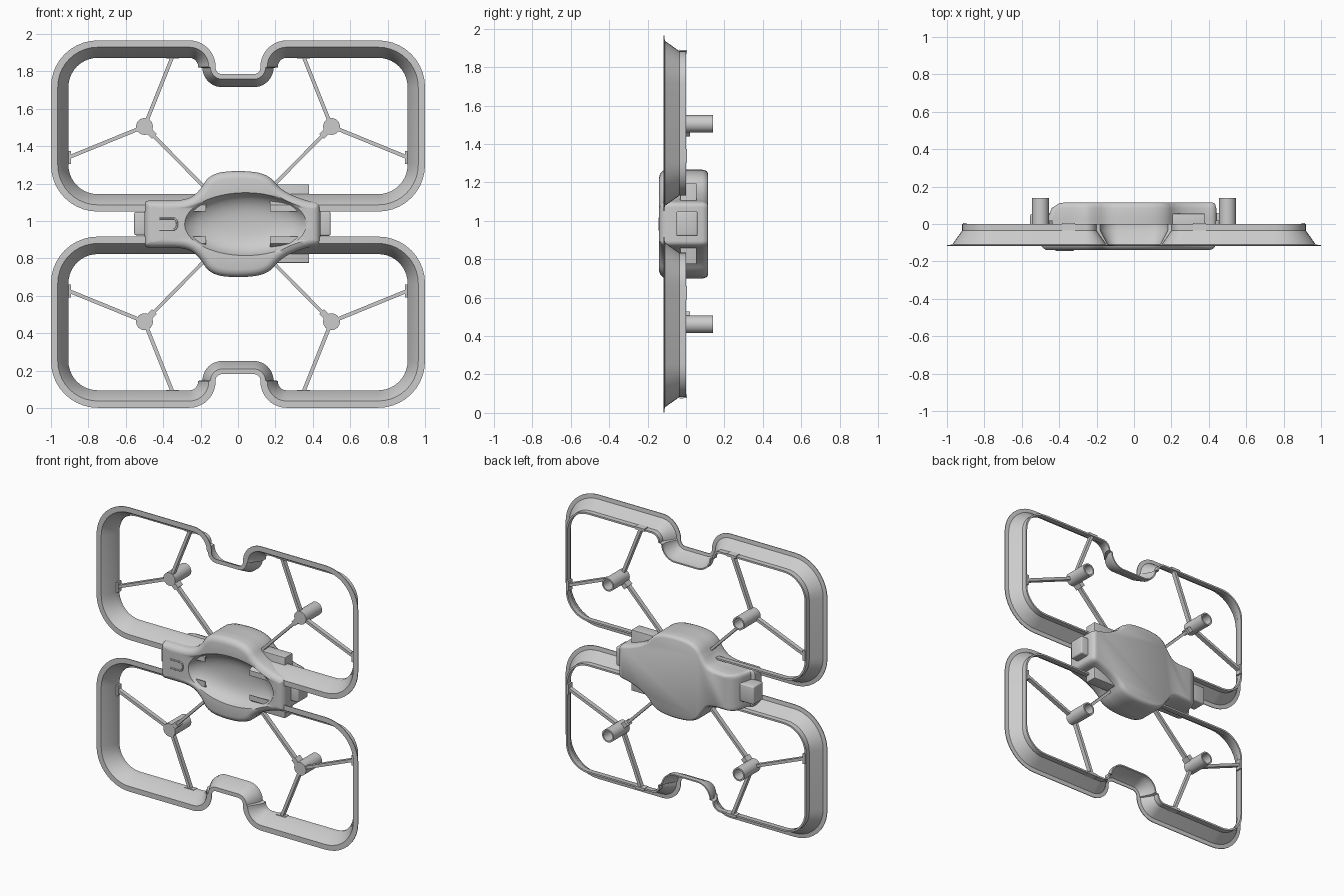
import bpy, bmesh, math
from mathutils import Vector

cube = bpy.data.objects.get("Cube")
if cube:
    bpy.data.objects.remove(cube, do_unlink=True)

MID = 0.983   # height of the horizontal symmetry plane


def finish(name, bm, angle=35):
    bmesh.ops.recalc_face_normals(bm, faces=bm.faces)
    mesh = bpy.data.meshes.new(name)
    bm.to_mesh(mesh)
    bm.free()
    ob = bpy.data.objects.new(name, mesh)
    bpy.context.collection.objects.link(ob)
    bpy.ops.object.select_all(action='DESELECT')
    ob.select_set(True)
    bpy.context.view_layer.objects.active = ob
    bpy.ops.object.shade_smooth_by_angle(angle=math.radians(angle))
    return ob


def loft(name, rings, angle=35):
    """Skin a stack of closed rings and cap both ends."""
    bm = bmesh.new()
    vs = [[bm.verts.new(p) for p in ring] for ring in rings]
    n = len(vs[0])
    for a, b in zip(vs, vs[1:]):
        for i in range(n):
            j = (i + 1) % n
            bm.faces.new((a[i], a[j], b[j], b[i]))
    bm.faces.new(vs[0])
    bm.faces.new(vs[-1])
    return finish(name, bm, angle)


def box(name, x, y, z, bevel=0.0):
    bm = bmesh.new()
    bmesh.ops.create_cube(bm, size=1)
    for v in bm.verts:
        v.co = [(lo + hi) / 2 + c * (hi - lo) for c, (lo, hi) in zip(v.co, (x, y, z))]
    if bevel:
        bmesh.ops.bevel(bm, geom=bm.edges[:], offset=bevel, segments=3,
                        affect='EDGES', profile=0.5)
    return finish(name, bm)


def beam(name, a, b, width, y0, y1, taper=1.0):
    """Straight bar between two (x, z) points; taper narrows its back edge."""
    a, b = Vector(a), Vector(b)
    d = (b - a).normalized()
    side = Vector((-d.y, d.x)) * width / 2

    def ring(p):
        corners = ((-1, y0), (1, y0), (taper, y1), (-taper, y1))
        return [((p + side * s).x, y, (p + side * s).y) for s, y in corners]
    return loft(name, [ring(a), ring(b)])


def normals(pts, closed):
    """Mitred right-hand normals of a 2D path."""
    out, n = [], len(pts)
    for i, p in enumerate(pts):
        seg = []
        if closed or i > 0:
            seg.append((p - pts[i - 1]).normalized())
        if closed or i < n - 1:
            seg.append((pts[(i + 1) % n] - p).normalized())
        ns = [Vector((s.y, -s.x)) for s in seg]
        out.append(sum(ns, Vector((0, 0))) / (1 + ns[0].dot(ns[-1])) if len(ns) > 1 else ns[0])
    return out


def fillet(p, prev, nxt, r, steps=10):
    """Arc replacing a right-angle corner."""
    u, v = (prev - p).normalized(), (nxt - p).normalized()
    c = p + (u + v) * r
    angles = [math.pi / 2 * k / steps for k in range(steps + 1)]
    return [c - v * r * math.cos(t) - u * r * math.sin(t) for t in angles]


# Propeller guards: flared wall swept along a notched rounded outline
half = [((-0.17, 1.05), 0, 1), ((-1, 1.05), 0.25, 1), ((-1, 1.965), 0.25, 1),
        ((-0.12, 1.965), 0.14, 1), ((-0.12, 1.785), 0.035, 0.75)]
corners = half + [((-x, z), r, m) for (x, z), r, m in reversed(half)]
path, weight = [], []
for i, (p, r, m) in enumerate(corners):
    p = Vector(p)
    arc = [p] if not r else fillet(p, Vector(corners[i - 1][0]), Vector(corners[i + 1][0]), r)
    path += arc
    weight += [m] * len(arc)
inward = normals(path, False)
wall = [(0, -0.118), (0.036, -0.118), (0.093, -0.035), (0.093, 0),
        (0.081, 0), (0.081, -0.035), (0.028, -0.11), (0, -0.113)]
for s, tag in ((1, "upper"), (-1, "lower")):
    rings = []
    for p, n, m in zip(path, inward, weight):
        ring = []
        for d, y in wall:
            q = p + n * d * m
            ring.append((q.x, y, MID + s * (q.y - MID)))
        rings.append(ring)
    loft(tag + "_guard", rings)

# Motor mounts, struts and strut feet, repeated in four corners
for sx, side in ((-1, "right"), (1, "left")):
    for sz, tag in ((1, "upper"), (-1, "lower")):
        def at(x, z):
            return Vector((sx * x, MID + sz * (z - MID)))
        label = tag + "_" + side
        hub = at(0.5, 1.505)
        tube = [(0.02, -0.036), (0.045, -0.036), (0.045, 0.14), (0.035, 0.14), (0.035, 0.01)]
        circle = [math.tau * k / 24 for k in range(24)]
        loft(label + "_motor_mount",
             [[(hub.x + r * math.cos(t), y, hub.y + r * math.sin(t)) for t in circle]
              for r, y in tube])
        for k, end in enumerate((at(0.35, 1.88), at(0.905, 1.34))):
            beam(f"{label}_strut_{k}", hub, end, 0.02, -0.03, 0)
            along = Vector((0.035, 0)) if k == 0 else Vector((0, 0.035))
            beam(f"{label}_strut_foot_{k}", end - along, end + along, 0.022, -0.035, 0.006, 0.8)
        beam(label + "_inner_strut", hub, at(0.17, 1.17), 0.018, -0.03, 0)
        beam(label + "_strut_root", hub, hub + (at(0.17, 1.17) - hub) * 0.16, 0.035, -0.035, 0.02)

# Body: smooth winged outline lofted through its depth, with a bowl in the front
top = [(-0.5, 0.06), (-0.5, 0.126), (-0.44, 0.126), (-0.28, 0.126), (-0.21, 0.17), (-0.15, 0.27),
       (0, 0.288), (0.16, 0.27), (0.23, 0.18), (0.36, 0.125), (0.44, 0.115), (0.44, 0.06)]
outline = [Vector(p) for p in top + [(x, -h) for x, h in reversed(top)]]
for _ in range(3):
    cut = []
    for a, b in zip(outline, outline[1:] + outline[:1]):
        cut += [a.lerp(b, 0.25), a.lerp(b, 0.75)]
    outline = cut
inset = normals(outline, True)


def body_ring(y, d, nose=1.0):
    ring = []
    for p, n in zip(outline, inset):
        q = p + n * d
        x = q.x if q.x > -0.2 else -0.2 + (q.x + 0.2) * nose
        ring.append((x, y, MID + q.y))
    return ring


def bowl_ring(y, scale):
    cx, a, b = 0.04, 0.325, 0.168
    ring = []
    for p in outline:
        t = math.atan2(p.y / b, (p.x - cx) / a)
        ring.append((cx + scale * a * math.cos(t), y, MID + scale * b * math.sin(t)))
    return ring


shell = [(0.115, 0.02, 0.62), (0.108, 0.007, 0.7), (0.085, 0, 0.8), (0.03, 0, 0.87),
         (-0.03, 0, 0.92), (-0.04, 0, 1), (-0.1, 0, 1), (-0.12, 0.006, 1),
         (-0.134, 0.02, 1), (-0.14, 0.04, 1)]
bowl = [(-0.136, 1.0), (-0.128, 0.98), (-0.1, 0.9), (-0.078, 0.78),
        (-0.06, 0.6), (-0.05, 0.4), (-0.046, 0.15)]
loft("body_shell", [body_ring(*s) for s in shell] + [bowl_ring(*b) for b in bowl], 45)

# Cross block and end connectors
box("cross_block", (0.2, 0.38), (-0.03, 0.055), (MID - 0.208, MID + 0.212), 0.004)
box("left_connector", (0.36, 0.495), (-0.05, 0.06), (MID - 0.063, MID + 0.067), 0.01)
box("right_connector", (-0.555, -0.4), (-0.05, 0.055), (MID - 0.06, MID + 0.065), 0.01)

# Raised U-shaped latch on the narrow end
latch = bpy.data.curves.new("latch", 'CURVE')
latch.dimensions = '3D'
latch.bevel_depth = 0.005
spline = latch.splines.new('POLY')
arc = [(-0.345 + 0.02 * math.sin(t), 0.03 * math.cos(t))
       for t in [math.pi * k / 10 for k in range(11)]]
pts = [(-0.42, 0.03)] + arc + [(-0.42, -0.03)]
spline.points.add(len(pts) - 1)
for point, (x, z) in zip(spline.points, pts):
    point.co = (x, -0.139, MID + z, 1)
bpy.context.collection.objects.link(bpy.data.objects.new("latch", latch))
